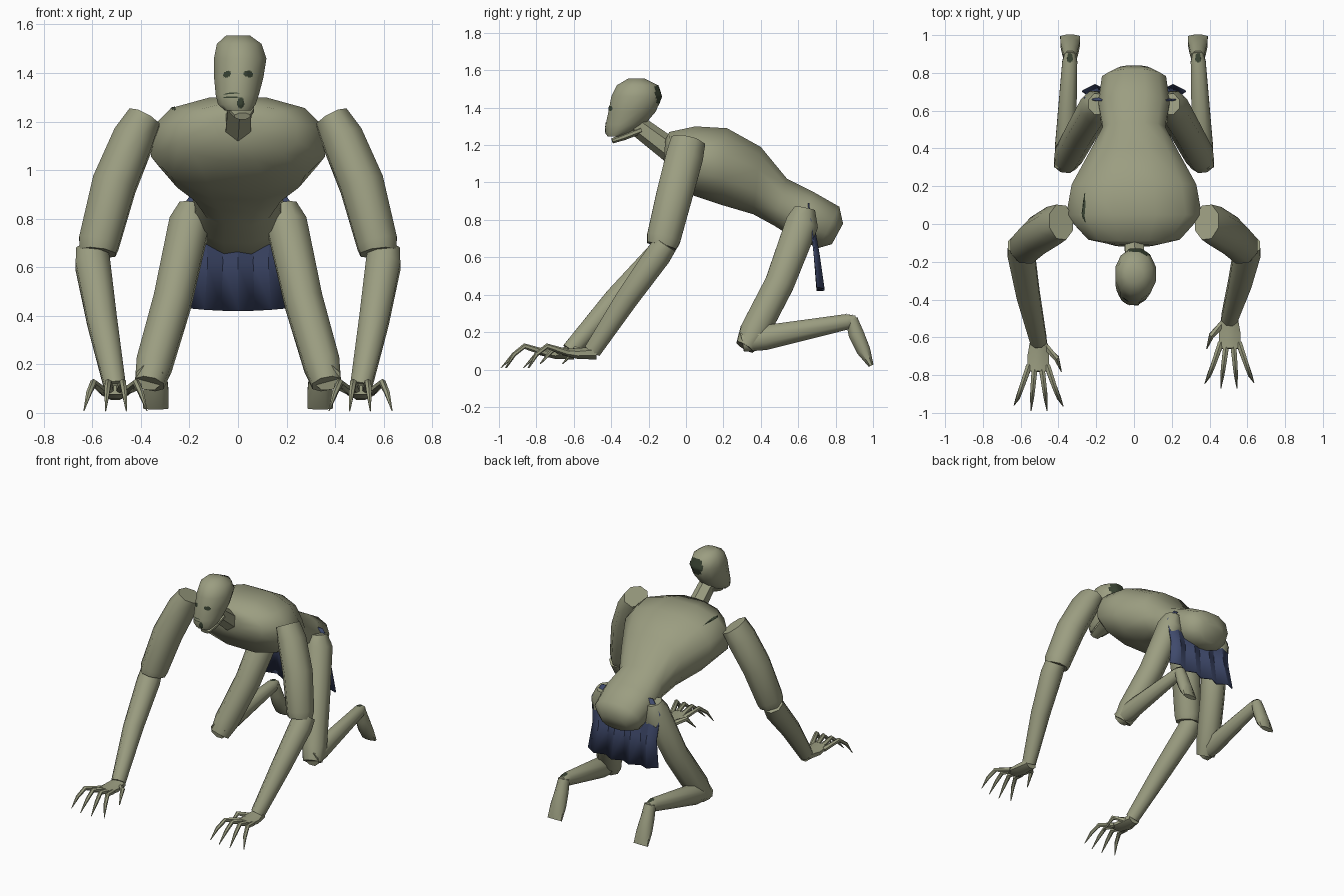
import bpy, bmesh, math
from mathutils import Vector

cube = bpy.data.objects.get("Cube")
if cube:
    bpy.data.objects.remove(cube)


def material(name, rgb):
    m = bpy.data.materials.new(name)
    m.use_nodes = True
    m.diffuse_color = (*rgb, 1)
    m.node_tree.nodes["Principled BSDF"].inputs["Base Color"].default_value = (*rgb, 1)
    return m


SKIN = material("pale_olive_skin", (0.33, 0.34, 0.22))
DARK = material("dark_green", (0.04, 0.055, 0.032))
NAVY = material("navy_cloth", (0.05, 0.068, 0.15))


def finish(bm, name, mat, angle=52):
    bmesh.ops.recalc_face_normals(bm, faces=bm.faces)
    mesh = bpy.data.meshes.new(name)
    bm.to_mesh(mesh)
    bm.free()
    mesh.materials.append(mat)
    ob = bpy.data.objects.new(name, mesh)
    bpy.context.collection.objects.link(ob)
    bpy.ops.object.select_all(action='DESELECT')
    ob.select_set(True)
    bpy.context.view_layer.objects.active = ob
    bpy.ops.object.shade_smooth_by_angle(angle=math.radians(angle))
    return ob


def loft(name, rings, sides=8, power=2.0, mat=SKIN):
    """Skin a list of (centre, u, v) superellipse rings and cap both ends."""
    bm = bmesh.new()
    loops = []
    for c, u, v in rings:
        loop = []
        for i in range(sides):
            a = 2 * math.pi * (i + 0.5) / sides
            ca, sa = math.cos(a), math.sin(a)
            x = math.copysign(abs(ca) ** (2 / power), ca)
            y = math.copysign(abs(sa) ** (2 / power), sa)
            loop.append(bm.verts.new(c + u * x + v * y))
        loops.append(loop)
    for a, b in zip(loops, loops[1:]):
        for i in range(sides):
            j = (i + 1) % sides
            bm.faces.new((a[i], a[j], b[j], b[i]))
    bm.faces.new(loops[0])
    bm.faces.new(loops[-1])
    return finish(bm, name, mat)


def limb(name, points, sides=8):
    """Tube through (position, half width across x, half depth) points."""
    pos = [Vector(p[0]) for p in points]
    rings = []
    for i, (_, rx, ry) in enumerate(points):
        t = (pos[min(i + 1, len(pos) - 1)] - pos[max(i - 1, 0)]).normalized()
        u = Vector((1, 0, 0))
        u = (u - t * t.dot(u)).normalized()
        rings.append((pos[i], u * rx, t.cross(u) * ry))
    return loft(name, rings, sides)


def patch(name, centre, normal, rx, ry, target):
    """Thin painted spot that hugs the target surface."""
    bm = bmesh.new()
    bmesh.ops.create_grid(bm, x_segments=10, y_segments=10, size=1)
    corners = [f for f in bm.faces if f.calc_center_median().length > 1]
    bmesh.ops.delete(bm, geom=corners, context='FACES')
    q = Vector(normal).to_track_quat('Z', 'Y')
    for v in bm.verts:
        v.co = Vector(centre) + q @ Vector((v.co.x * rx, v.co.y * ry, 0))
    ob = finish(bm, name, DARK)
    wrap = ob.modifiers.new("hug", 'SHRINKWRAP')
    wrap.target = target
    wrap.wrap_method = 'NEAREST_SURFACEPOINT'
    wrap.wrap_mode = 'ABOVE_SURFACE'
    wrap.offset = 0.003


# Torso: top (y, z), bottom (y, z), half width
torso_rings = []
for ty, tz, by, bz, hw in [
    (-0.11, 1.23, -0.12, 1.12, 0.10),
    (-0.09, 1.27, -0.07, 1.04, 0.25),
    (0.05, 1.30, 0.04, 0.93, 0.37),
    (0.22, 1.29, 0.19, 0.88, 0.34),
    (0.40, 1.19, 0.36, 0.83, 0.24),
    (0.54, 1.02, 0.47, 0.77, 0.17),
    (0.68, 0.95, 0.58, 0.70, 0.195),
    (0.82, 0.87, 0.71, 0.65, 0.175),
    (0.84, 0.78, 0.78, 0.67, 0.10),
]:
    top, bottom = Vector((0, ty, tz)), Vector((0, by, bz))
    torso_rings.append(((top + bottom) / 2, Vector((hw, 0, 0)), (top - bottom) / 2 * 1.03))
torso = loft("torso", torso_rings, 12, 2.3)
patch("shoulder_spot", (-0.27, 0.09, 1.26), (-0.3, 0, 1), 0.09, 0.012, torso)

limb("neck", [((0, -0.08, 1.17), 0.06, 0.065), ((0.01, -0.28, 1.32), 0.055, 0.055)], 6)

# Head: height, front y, back y, centre x, half width
head_rings = []
for z, yf, yb, cx, hw in [
    (1.245, -0.42, -0.34, 0.0, 0.055),
    (1.27, -0.43, -0.28, -0.005, 0.08),
    (1.31, -0.43, -0.22, -0.003, 0.092),
    (1.38, -0.415, -0.16, 0.003, 0.105),
    (1.46, -0.40, -0.13, 0.009, 0.112),
    (1.52, -0.37, -0.15, 0.005, 0.095),
    (1.555, -0.31, -0.22, 0.0, 0.05),
]:
    head_rings.append((Vector((cx, (yf + yb) / 2, z)), Vector((hw, 0, 0)),
                       Vector((0, (yb - yf) / 2 * 1.03, 0))))
head = loft("head", head_rings, 12)
limb("jaw", [((0.01, -0.24, 1.28), 0.06, 0.02), ((0.015, -0.33, 1.245), 0.055, 0.02),
             ((0.018, -0.395, 1.222), 0.035, 0.015)])
for label, x in (("right", -0.046), ("left", 0.044)):
    patch(label + "_eye", (x, -0.40, 1.395), (x, -1, 0), 0.022, 0.014, head)
patch("nose", (0.012, -0.43, 1.275), (0, -1, 0), 0.016, 0.024, head)
for z in (1.30, 1.315):
    patch("mouth_line", (-0.03, -0.42, z), (0, -1, 0), 0.035, 0.003, head)
patch("scalp_patch", (0.025, -0.13, 1.465), (0.15, 1, 0.2), 0.075, 0.07, head)

# Limbs: s is the side, w is how far forward that wrist reaches
for label, s, w in (("right", -1, -0.62), ("left", 1, -0.50)):
    def part(name, pts, sides=8):
        limb(f"{label}_{name}", [((s * p[0], p[1], p[2]), p[3], p[4]) for p in pts], sides)

    part("upper_arm", [
        (0.385, 0.01, 1.215, 0.075, 0.10),
        (0.43, -0.01, 1.13, 0.092, 0.108),
        (0.51, -0.06, 0.94, 0.098, 0.105),
        (0.573, -0.12, 0.70, 0.09, 0.098),
        (0.578, -0.13, 0.66, 0.08, 0.085)])
    part("forearm", [
        (0.602, -0.11, 0.67, 0.07, 0.07),
        (0.598, -0.15, 0.61, 0.077, 0.075),
        (0.56, -0.13 + (w + 0.13) * 0.5, 0.38, 0.066, 0.066),
        (0.505, w, 0.10, 0.047, 0.05)])
    part("palm", [
        (0.505, w + 0.02, 0.09, 0.045, 0.04),
        (0.507, w - 0.08, 0.085, 0.062, 0.03),
        (0.507, w - 0.16, 0.095, 0.06, 0.02)])
    for i, (base, knuckle, tip, reach) in enumerate([
            (0.46, 0.42, 0.375, 0.345), (0.49, 0.475, 0.46, 0.37),
            (0.525, 0.535, 0.545, 0.37), (0.555, 0.595, 0.635, 0.34)]):
        part(f"finger_{i + 1}", [
            (base, w - 0.13, 0.09, 0.018, 0.018),
            (knuckle, w - 0.245, 0.125, 0.015, 0.015),
            ((knuckle + tip) / 2, w - 0.30, 0.08, 0.012, 0.012),
            (tip, w - reach, 0.008, 0.002, 0.002)], 6)
    part("thumb", [
        (0.47, w - 0.03, 0.085, 0.02, 0.02),
        (0.41, w - 0.09, 0.11, 0.016, 0.016),
        (0.385, w - 0.16, 0.03, 0.003, 0.003)], 6)

    part("thigh", [
        (0.19, 0.635, 0.86, 0.055, 0.06),
        (0.20, 0.62, 0.78, 0.09, 0.095),
        (0.27, 0.50, 0.46, 0.085, 0.085),
        (0.345, 0.365, 0.20, 0.08, 0.085),
        (0.365, 0.315, 0.12, 0.065, 0.055)])
    part("shin", [
        (0.365, 0.30, 0.145, 0.06, 0.055),
        (0.362, 0.42, 0.17, 0.06, 0.072),
        (0.34, 0.86, 0.255, 0.043, 0.045),
        (0.338, 0.91, 0.265, 0.028, 0.025)])
    part("foot", [
        (0.338, 0.885, 0.27, 0.038, 0.035),
        (0.338, 0.91, 0.19, 0.045, 0.045),
        (0.338, 0.95, 0.10, 0.055, 0.04),
        (0.338, 0.99, 0.02, 0.057, 0.015)])
    patch(label + "_ankle_spot", (s * 0.34, 0.88, 0.30), (0, 0, 1), 0.018, 0.025,
          bpy.data.objects[label + "_shin"])

# Loincloth: a folded sheet hanging through the hips
bm = bmesh.new()
columns = 8
rows = []
for z, y, half, fold in ((0.89, 0.655, 0.20, 0), (0.80, 0.67, 0.265, 0.008),
                         (0.62, 0.695, 0.25, 0.015), (0.43, 0.715, 0.275, 0.022)):
    row = []
    for i in range(columns + 1):
        f = 2 * i / columns - 1
        wave = fold * (1 if i % 2 else -0.6)
        row.append(bm.verts.new((f * half, y + wave, z + (0.02 * f * f - 0.01 if z < 0.5 else 0))))
    rows.append(row)
for a, b in zip(rows, rows[1:]):
    for i in range(columns):
        bm.faces.new((a[i], a[i + 1], b[i + 1], b[i]))
cloth = finish(bm, "loincloth", NAVY, 30)
thick = cloth.modifiers.new("thickness", 'SOLIDIFY')
thick.thickness = 0.008
thick.offset = 0
